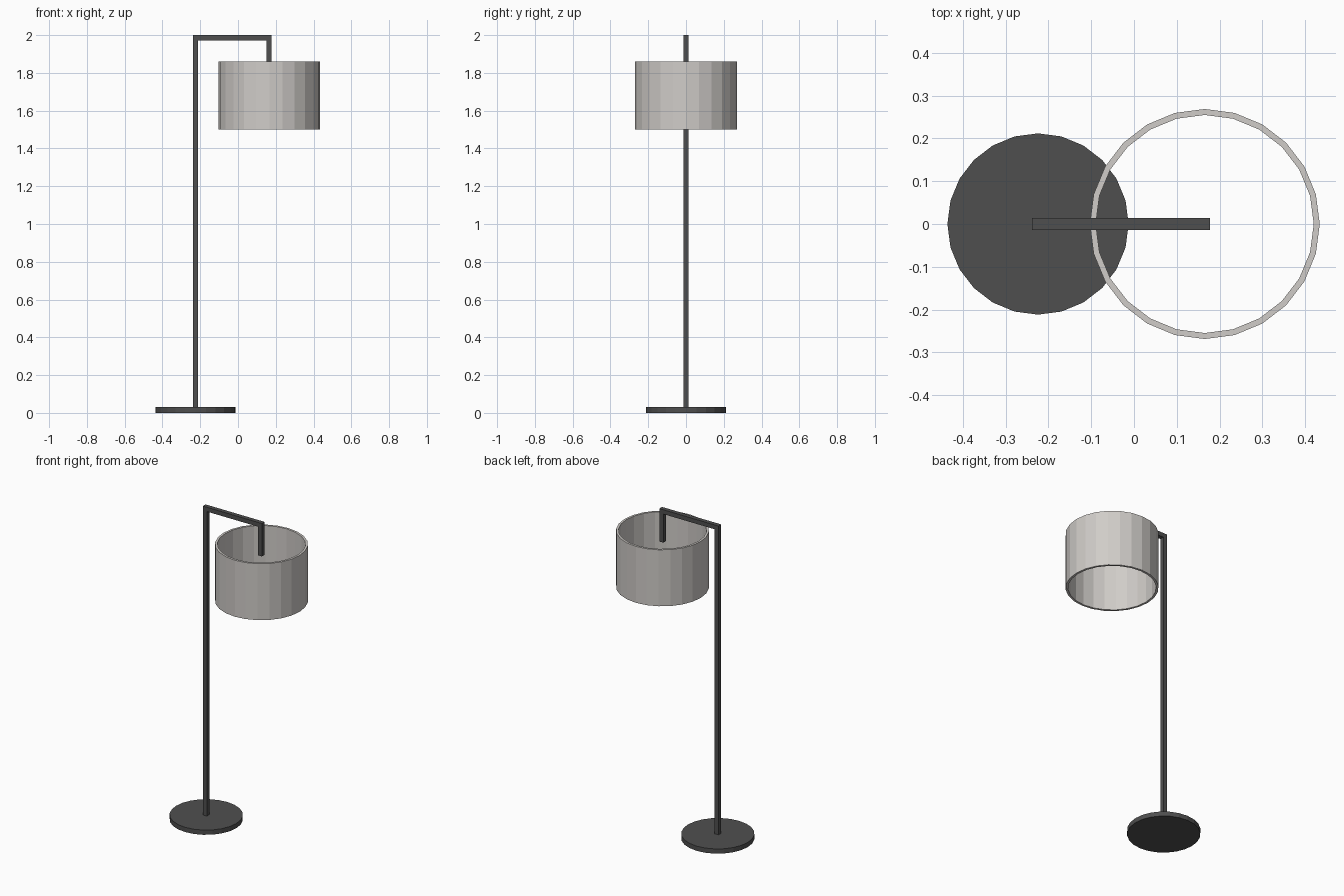
import bpy, bmesh, math

if "Cube" in bpy.data.objects:
    bpy.data.objects.remove(bpy.data.objects["Cube"])

SIDES = 24


def material(name, rgb):
    m = bpy.data.materials.new(name)
    m.diffuse_color = (*rgb, 1)
    m.use_nodes = True
    m.node_tree.nodes["Principled BSDF"].inputs["Base Color"].default_value = m.diffuse_color
    return m


dark = material("dark metal", (0.078, 0.078, 0.078))
fabric = material("warm grey fabric", (0.63, 0.605, 0.58))


def finish(name, bm, mat, loc=(0, 0, 0)):
    bmesh.ops.recalc_face_normals(bm, faces=bm.faces)
    me = bpy.data.meshes.new(name)
    bm.to_mesh(me)
    bm.free()
    me.materials.append(mat)
    ob = bpy.data.objects.new(name, me)
    ob.location = loc
    bpy.context.collection.objects.link(ob)
    return ob


def ring(bm, r, z):
    return [bm.verts.new((r * math.cos(2 * math.pi * i / SIDES),
                          r * math.sin(2 * math.pi * i / SIDES), z))
            for i in range(SIDES)]


def bridge(bm, a, b):
    for i in range(SIDES):
        j = (i + 1) % SIDES
        bm.faces.new((a[i], a[j], b[j], b[i]))


post_x, drop_x, half = -0.2245, 0.1645, 0.0138

# round foot
bm = bmesh.new()
low, high = ring(bm, 0.212, 0), ring(bm, 0.212, 0.03)
bridge(bm, low, high)
bm.faces.new(low)
bm.faces.new(high)
finish("base", bm, dark, (post_x, 0, 0))

# hooked square-section stand: upright, arm and short drop in one outline
outline = [(post_x - half, 0.02), (post_x - half, 2.0), (drop_x + half, 2.0),
           (drop_x + half, 1.79), (drop_x - half, 1.79), (drop_x - half, 2 - 2 * half),
           (post_x + half, 2 - 2 * half), (post_x + half, 0.02)]
bm = bmesh.new()
face = bm.faces.new([bm.verts.new((x, -half, z)) for x, z in outline])
ext = bmesh.ops.extrude_face_region(bm, geom=[face], use_keep_orig=True)
bmesh.ops.translate(bm, vec=(0, 2 * half, 0),
                    verts=[v for v in ext["geom"] if isinstance(v, bmesh.types.BMVert)])
finish("stand", bm, dark)

# open drum shade with wall thickness
bm = bmesh.new()
loops = [ring(bm, r, z) for r, z in ((0.269, 1.5), (0.269, 1.86), (0.255, 1.86), (0.255, 1.5))]
for k in range(4):
    bridge(bm, loops[k], loops[(k + 1) % 4])
finish("shade", bm, fabric, (0.1655, 0, 0))
